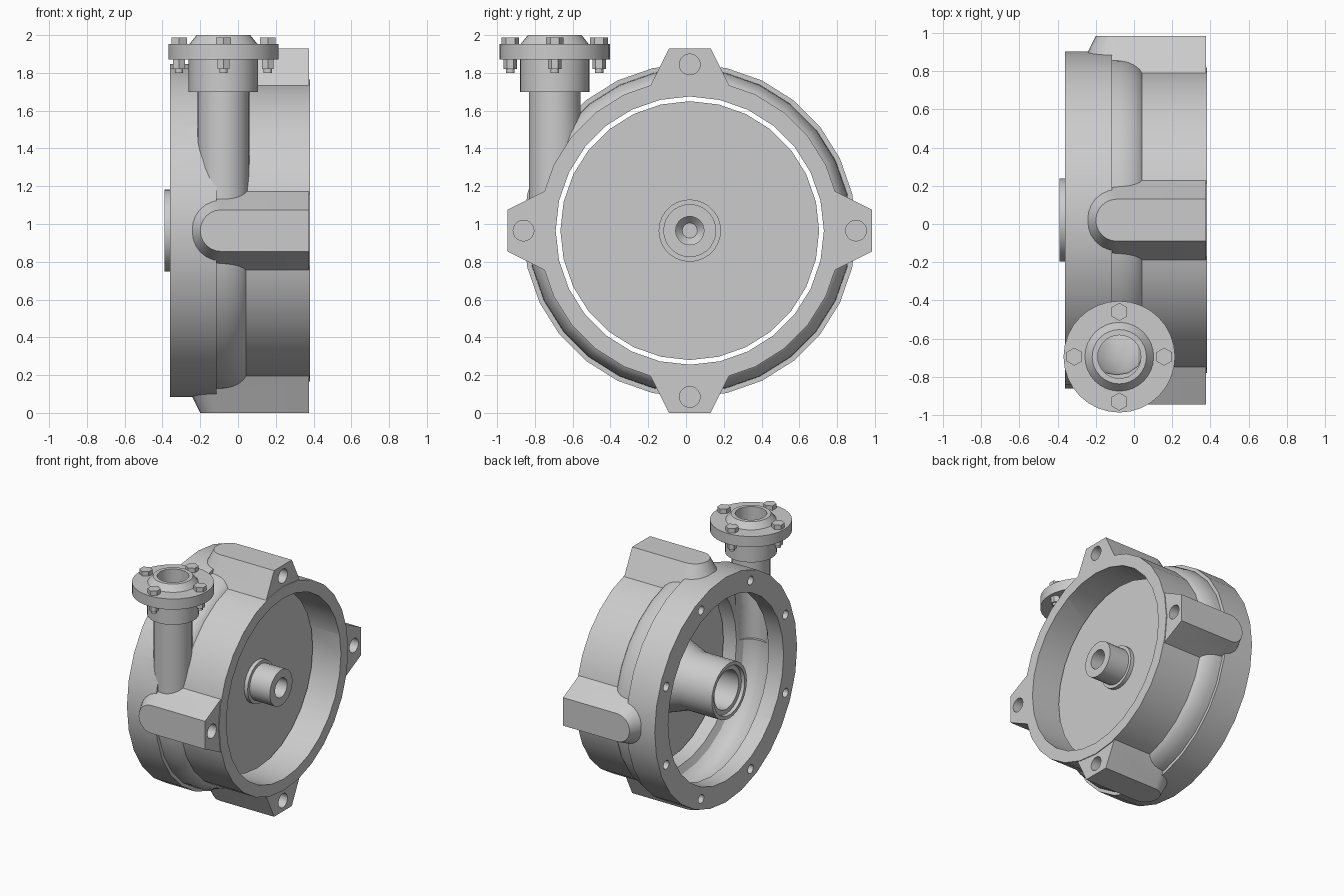
import bpy, bmesh
from math import sin, cos, pi, radians
from mathutils import Matrix, Vector

if "Cube" in bpy.data.objects:
    bpy.data.objects.remove(bpy.data.objects["Cube"])

CY, CZ = 0.02, 0.965          # main axis of the casing (runs along x)
PX, PY = -0.077, -0.695       # axis of the outlet (runs along z)


def lathe(bm, profile, n, axis, origin, phase=0.0):
    """Spin a closed (along, radius) profile round an axis."""
    rings = []
    for a, r in profile:
        ring = []
        for i in range(n):
            t = 2 * pi * i / n + phase
            u, v = r * cos(t), r * sin(t)
            p = Vector((a, u, v)) if axis == 'x' else Vector((u, v, a))
            ring.append(bm.verts.new(p + Vector(origin)))
        rings.append(ring)
    for k in range(len(rings)):
        if profile[k][1] == 0 and profile[(k + 1) % len(rings)][1] == 0:
            continue
        a, b = rings[k], rings[(k + 1) % len(rings)]
        for i in range(n):
            j = (i + 1) % n
            bm.faces.new((a[i], a[j], b[j], b[i]))


def rod(bm, a0, a1, r, n, axis, origin, phase=0.0):
    lathe(bm, [(a0, 0), (a0, r), (a1, r), (a1, 0)], n, axis, origin, phase)


def finish(bm, name):
    bmesh.ops.remove_doubles(bm, verts=bm.verts, dist=1e-5)
    bmesh.ops.recalc_face_normals(bm, faces=bm.faces)
    me = bpy.data.meshes.new(name)
    bm.to_mesh(me)
    bm.free()
    ob = bpy.data.objects.new(name, me)
    bpy.context.collection.objects.link(ob)
    return ob


def activate(ob):
    bpy.ops.object.select_all(action='DESELECT')
    ob.select_set(True)
    bpy.context.view_layer.objects.active = ob


def cut(ob, *cutters):
    activate(ob)
    for c in cutters:
        m = ob.modifiers.new('cut', 'BOOLEAN')
        m.operation, m.solver, m.object = 'DIFFERENCE', 'EXACT', c
        bpy.ops.object.modifier_apply(modifier=m.name)


def smooth(ob):
    activate(ob)
    bpy.ops.object.shade_smooth_by_angle(angle=radians(28))


MAIN = (0, CY, CZ)
OUT = (PX, PY, 0)

# Cutter: inside of the casing with the scroll channel
bm = bmesh.new()
lathe(bm, [(-0.5, 0), (-0.5, 0.715), (-0.23, 0.715), (-0.205, 0.765), (-0.15, 0.80),
           (-0.09, 0.81), (-0.03, 0.80), (0.02, 0.765), (0.045, 0.71), (0.5, 0.71),
           (0.5, 0)], 28, 'x', MAIN)
cavity = finish(bm, 'cavity_cutter')

# Cutter: outlet bore
bm = bmesh.new()
rod(bm, 0.97, 2.1, 0.113, 32, 'z', OUT)
bore = finish(bm, 'bore_cutter')

# Cutter: eight rear flange holes and four ear holes
bm = bmesh.new()
for k in range(8):
    t = radians(22.5 + 45 * k)
    rod(bm, -0.5, -0.26, 0.034, 16, 'x', (0, CY + 0.8 * cos(t), CZ + 0.8 * sin(t)))
for k in range(4):
    t = k * pi / 2
    rod(bm, 0.1, 0.5, 0.055, 20, 'x', (0, CY + 0.88 * cos(t), CZ + 0.88 * sin(t)))
holes = finish(bm, 'holes_cutter')

# Casing: rear flange, scroll shoulder and front drum
bm = bmesh.new()
lathe(bm, [(-0.36, 0), (-0.36, 0.882), (-0.115, 0.882), (-0.115, 0.856), (-0.07, 0.854),
           (-0.03, 0.846), (0.005, 0.831), (0.03, 0.815), (0.042, 0.80), (0.382, 0.80),
           (0.382, 0)], 28, 'x', MAIN)
casing = finish(bm, 'casing')

# Mounting ears: tapered, round-ended blocks
bm = bmesh.new()
for k in range(4):
    rot = Matrix.Translation(MAIN) @ Matrix.Rotation(k * pi / 2, 4, 'X')
    loops = []
    for r in (0.965, 0.76):
        hw = 0.11 + (0.965 - r) * 0.5
        pts = [(0.376, -hw), (0.376, hw)]
        pts += [(-0.09 + hw * cos(t), hw * sin(t))
                for t in (pi / 2 + pi * i / 12 for i in range(13))]
        loops.append([bm.verts.new(rot @ Vector((x, y, r))) for x, y in pts])
    n = len(loops[0])
    bm.faces.new(loops[0])
    bm.faces.new(loops[1][::-1])
    for i in range(n):
        j = (i + 1) % n
        bm.faces.new((loops[0][i], loops[0][j], loops[1][j], loops[1][i]))
ears = finish(bm, 'mounting_ears')

# Outlet: pipe, collar, flange and tapered spigot
bm = bmesh.new()
lathe(bm, [(0.99, 0), (0.99, 0.137), (1.70, 0.137), (1.70, 0.184), (1.87, 0.184),
           (1.87, 0.292), (1.953, 0.292), (1.953, 0.18), (2.0, 0.142), (2.0, 0)],
      32, 'z', OUT)
outlet = finish(bm, 'outlet_pipe')

cut(casing, cavity, bore, holes)
cut(ears, cavity, holes, bore)
cut(outlet, cavity, bore)
for c in (cavity, bore, holes):
    bpy.data.objects.remove(c, do_unlink=True)

# Back plate with flared hub behind and shaft boss in front
bm = bmesh.new()
lathe(bm, [(-0.12, 0), (-0.12, 0.15), (-0.365, 0.15), (-0.365, 0.185), (-0.39, 0.19),
           (-0.39, 0.217), (-0.1, 0.217), (0.14, 0.30), (0.14, 0.685), (0.155, 0.685),
           (0.155, 0.165), (0.185, 0.165), (0.185, 0.14), (0.36, 0.14), (0.36, 0.075),
           (0.14, 0.075), (0.10, 0.04), (0.10, 0)], 28, 'x', MAIN)
plate = finish(bm, 'plate_and_hub')

# Flange bolts: hex head, hex nut and stud end
bm = bmesh.new()
for k in range(4):
    t = k * pi / 2
    o = (PX + 0.235 * cos(t), PY + 0.235 * sin(t), 0)
    rod(bm, 1.953, 1.988, 0.047, 6, 'z', o, pi / 6)
    rod(bm, 1.82, 1.87, 0.036, 6, 'z', o, pi / 6)
    rod(bm, 1.80, 1.82, 0.022, 12, 'z', o)
bolts = finish(bm, 'flange_bolts')

for ob in (casing, ears, outlet, plate, bolts):
    smooth(ob)
